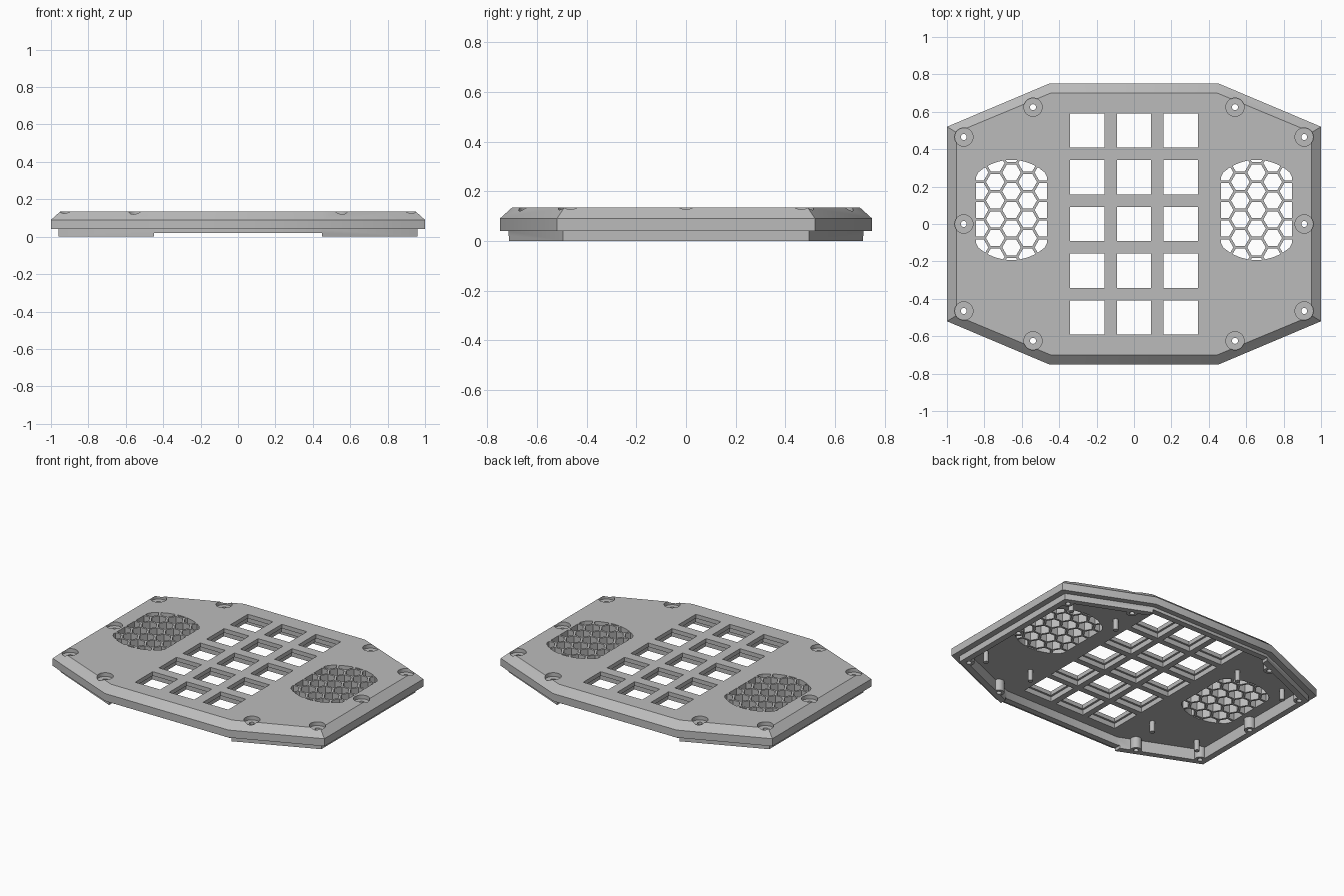
import bpy, bmesh, math

if "Cube" in bpy.data.objects:
    bpy.data.objects.remove(bpy.data.objects["Cube"], do_unlink=True)

grey = bpy.data.materials.new("grey plastic")
grey.use_nodes = True
colour = (0.5, 0.5, 0.5, 1)
grey.diffuse_color = colour
grey.node_tree.nodes["Principled BSDF"].inputs["Base Color"].default_value = colour

CEILING = 0.075   # underside of the panel inside the pocket
TOP = 0.135


def octagon(side_x, side_y, end_x, end_y):
    quarter = [(side_x, side_y), (end_x, end_y)]
    half = quarter + [(-x, y) for x, y in reversed(quarter)]
    return half + [(-x, -y) for x, y in half]


def circle(cx, cy, radius, count, start=0.0):
    return [(cx + radius * math.cos(start + math.tau * i / count),
             cy + radius * math.sin(start + math.tau * i / count)) for i in range(count)]


def square(cx, cy, size):
    h = size / 2
    return [(cx - h, cy - h), (cx + h, cy - h), (cx + h, cy + h), (cx - h, cy + h)]


def loft(bm, sections):
    """Closed solid through matching outlines, each given as (outline, z)."""
    rings = [[bm.verts.new((x, y, z)) for x, y in outline] for outline, z in sections]
    bm.faces.new(rings[0][::-1])
    bm.faces.new(rings[-1])
    for a, b in zip(rings, rings[1:]):
        for i in range(len(a)):
            j = (i + 1) % len(a)
            bm.faces.new((a[i], a[j], b[j], b[i]))


def make(name, solids):
    bm = bmesh.new()
    for sections in solids:
        loft(bm, sections)
    bmesh.ops.recalc_face_normals(bm, faces=bm.faces)
    mesh = bpy.data.meshes.new(name)
    bm.to_mesh(mesh)
    bm.free()
    mesh.materials.append(grey)
    obj = bpy.data.objects.new(name, mesh)
    bpy.context.collection.objects.link(obj)
    return obj


def boolean(target, cutter, operation="DIFFERENCE"):
    """Apply a boolean and discard the cutter."""
    mod = target.modifiers.new("cut", "BOOLEAN")
    mod.operation = operation
    mod.solver = "EXACT"
    mod.object = cutter
    bpy.context.view_layer.update()
    graph = bpy.context.evaluated_depsgraph_get()
    mesh = bpy.data.meshes.new_from_object(target.evaluated_get(graph))
    target.modifiers.clear()
    target.data = mesh
    bpy.data.objects.remove(cutter, do_unlink=True)


def cut(target, outlines, z0, z1):
    boolean(target, make("cutter", [[(o, z0), (o, z1)] for o in outlines]))


# Bevelled panel with a narrower lip below
lip = octagon(0.96, 0.495, 0.445, 0.715)
rim = octagon(1.0, 0.52, 0.455, 0.75)
face = octagon(0.95, 0.49, 0.445, 0.70)
panel = make("panel", [[(lip, 0), (lip, 0.04), (rim, 0.04), (rim, 0.09), (face, TOP)]])

# Hollow underside and the shallow notches in the lip
cut(panel, [octagon(0.92, 0.47, 0.435, 0.675)], -0.1, CEILING)
notch = [(-0.45, -0.9), (0.45, -0.9), (0.45, 0.9), (-0.45, 0.9)]
cut(panel, [notch], -0.1, 0.02)

# Key openings, wider beneath a thin top plate
keys = [(c * 0.25, r * 0.25) for c in (-1, 0, 1) for r in range(-2, 3)]
cut(panel, [square(x, y, 0.21) for x, y in keys], -0.1, 0.108)
cut(panel, [square(x, y, 0.184) for x, y in keys], -0.1, 0.3)

# Honeycomb speaker grilles
PITCH, GAP = 0.1, 0.014
STEP = PITCH * math.sqrt(3) / 2
cell_radius = (PITCH - GAP) / math.sqrt(3)
for side in (-1, 1):
    cx, cy = side * 0.655, 0.075
    cells = []
    for i in range(-3, 4):
        for j in range(-4, 5):
            y = (j + (0.5 if i % 2 else 0)) * PITCH
            cells.append(circle(cx + i * STEP, cy + y, cell_radius, 6))
    honeycomb = make("cells", [[(c, -0.1), (c, 0.3)] for c in cells])
    outline = [(cx + max(-0.19, min(0.19, x)), cy + y)
               for x, y in circle(0, 0, 0.268, 48, math.pi / 48)]
    boundary = make("boundary", [[(outline, -0.2), (outline, 0.4)]])
    boolean(honeycomb, boundary, "INTERSECT")
    boolean(panel, honeycomb)

# Screw holes with counterbores
screws = [(0.91 * s, y) for s in (-1, 1) for y in (-0.465, 0, 0.465)]
screws += [(0.54 * s, 0.625 * t) for s in (-1, 1) for t in (-1, 1)]
cut(panel, [circle(x, y, 0.049, 32) for x, y in screws], 0.11, 0.3)
cut(panel, [circle(x, y, 0.016, 16) for x, y in screws], -0.1, 0.3)

# Hollow screw sleeves under the panel
sleeves = make("screw_sleeves", [[(circle(x, y, 0.034, 24), 0), (circle(x, y, 0.034, 24), CEILING + 0.002)]
                                 for x, y in screws])
cut(sleeves, [circle(x, y, 0.016, 16) for x, y in screws], -0.1, 0.3)

# Speaker mounting posts on the underside
posts = [(s * x, y) for s in (-1, 1) for x in (0.48, 0.83) for y in (-0.4, 0.4)]
mounts = make("speaker_posts", [[(circle(x, y, 0.016, 16), 0.003), (circle(x, y, 0.016, 16), CEILING + 0.002)]
                                for x, y in posts])

# Smooth only the round walls
for obj in (panel, sleeves, mounts):
    bpy.ops.object.select_all(action="DESELECT")
    obj.select_set(True)
    bpy.context.view_layer.objects.active = obj
    bpy.ops.object.shade_smooth_by_angle(angle=math.radians(24))
